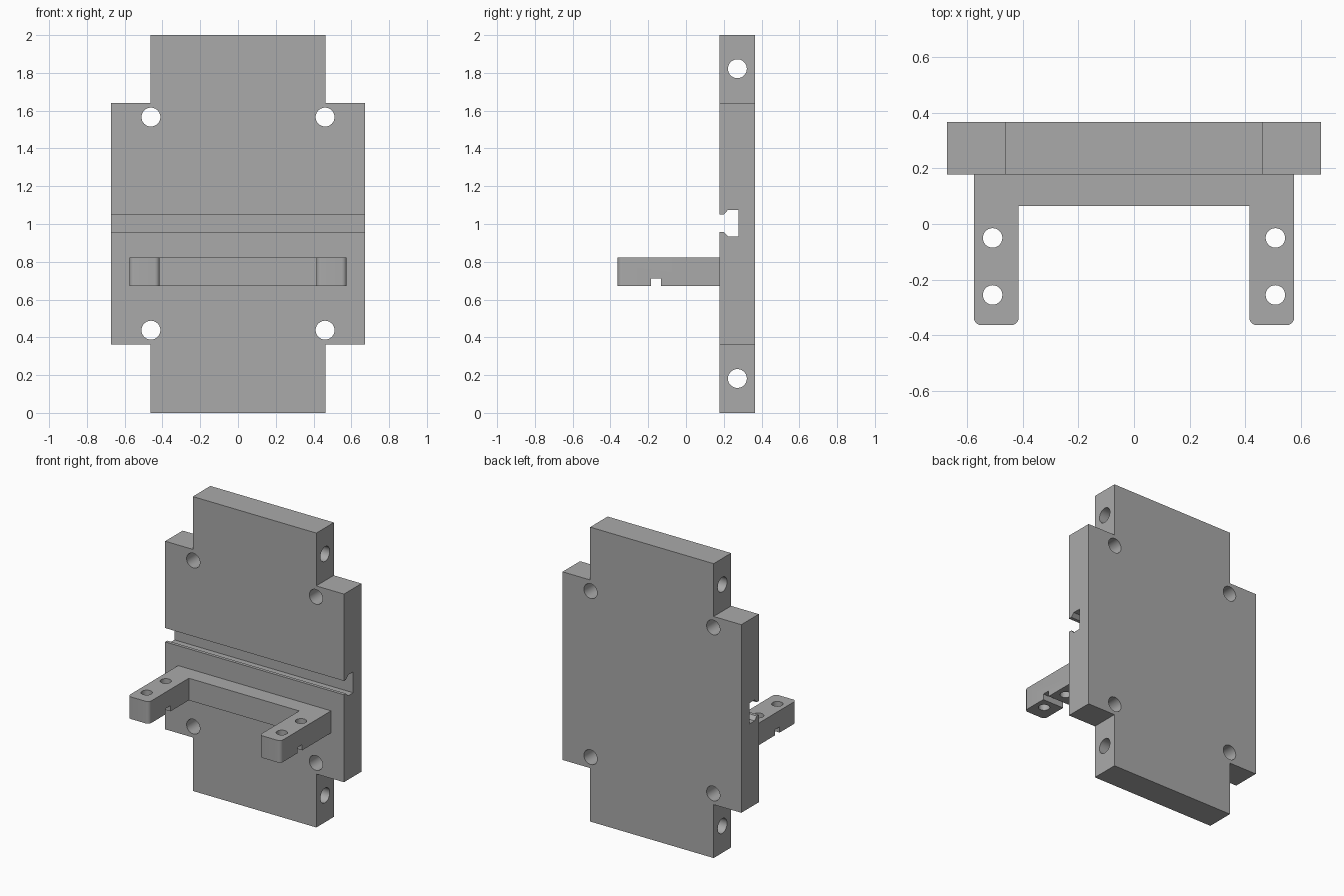
import bpy, bmesh, math
from mathutils import Vector, Matrix

cube = bpy.data.objects.get("Cube")
if cube:
    bpy.data.objects.remove(cube)

grey = bpy.data.materials.new("plain grey")
grey.use_nodes = True
grey.diffuse_color = (0.4, 0.4, 0.4, 1)
grey.node_tree.nodes["Principled BSDF"].inputs["Base Color"].default_value = (0.4, 0.4, 0.4, 1)


def prism(name, points, axis, lo, hi):
    """Extrude an outline from lo to hi along an axis; points use the other two axes in order."""
    def place(p, h):
        c = list(p)
        c.insert(axis, h)
        return Vector(c)
    bm = bmesh.new()
    base = bm.faces.new([bm.verts.new(place(p, lo)) for p in points])
    ext = bmesh.ops.extrude_face_region(bm, geom=[base])
    top = [v for v in ext["geom"] if isinstance(v, bmesh.types.BMVert)]
    shift = Vector((0, 0, 0))
    shift[axis] = hi - lo
    bmesh.ops.translate(bm, verts=top, vec=shift)
    bmesh.ops.recalc_face_normals(bm, faces=bm.faces)
    mesh = bpy.data.meshes.new(name)
    bm.to_mesh(mesh)
    bm.free()
    mesh.materials.append(grey)
    obj = bpy.data.objects.new(name, mesh)
    bpy.context.collection.objects.link(obj)
    return obj


def circle(u, v, r, n=40):
    return [(u + r * math.cos(2 * math.pi * i / n), v + r * math.sin(2 * math.pi * i / n))
            for i in range(n)]


def arc(u, v, r, start, n=6):
    """Quarter turn, counter-clockwise from the start angle."""
    return [(u + r * math.cos(math.radians(start + 90 * i / n)),
             v + r * math.sin(math.radians(start + 90 * i / n))) for i in range(n + 1)]


def cut(obj, cutters):
    bpy.context.view_layer.objects.active = obj
    for c in cutters:
        c.hide_render = True
        mod = obj.modifiers.new("cut", 'BOOLEAN')
        mod.operation, mod.solver, mod.object = 'DIFFERENCE', 'EXACT', c
        bpy.ops.object.modifier_apply(modifier=mod.name)
        bpy.data.objects.remove(c)
    bpy.ops.object.select_all(action='DESELECT')
    obj.select_set(True)
    bpy.ops.object.shade_smooth_by_angle(angle=math.radians(30))


FRONT, BACK = 0.178, 0.366
WIDE, NARROW = 0.672, 0.464
LOW, HIGH = 0.363, 1.641

# Main plate: wide body with a narrower tab at top and bottom
right_side = [(NARROW, 0), (NARROW, LOW), (WIDE, LOW),
              (WIDE, HIGH), (NARROW, HIGH), (NARROW, 2)]
outline = right_side + [(-x, z) for x, z in reversed(right_side)]
plate = prism("plate", outline, 1, FRONT, BACK)

# Undercut slot across the front, mounting holes, and cross holes in the tabs
half_slot = [(FRONT - 0.05, 0.047), (0.2, 0.047), (0.223, 0.071), (0.277, 0.071)]
slot = [(y, 1.004 + d) for y, d in half_slot] + [(y, 1.004 - d) for y, d in reversed(half_slot)]
cutters = [prism("slot_cutter", slot, 0, -1, 1)]
for z in (0.438, 1.566):
    for x in (-0.461, 0.461):
        cutters.append(prism("mount_hole_cutter", circle(x, z, 0.05), 1, 0, 1))
for z in (0.182, 1.822):
    cutters.append(prism("tab_hole_cutter", circle(0.272, z, 0.05), 0, -1, 1))
cut(plate, cutters)

# U-shaped bracket with rounded arm tips
OUT, INN, TIP, WEB, R = 0.575, 0.415, -0.363, 0.065, 0.025
arm = ([(INN, WEB)] + arc(INN + R, TIP + R, R, 180)
       + arc(OUT - R, TIP + R, R, 270) + [(OUT, FRONT)])
bracket = prism("bracket", arm + [(-x, y) for x, y in reversed(arm)], 2, 0.672, 0.822)

# Arm holes and the groove under the arms
groove = [(-0.184, 0.6), (-0.132, 0.6), (-0.132, 0.711), (-0.184, 0.711)]
cutters = [prism("groove_cutter", groove, 0, -1, 1)]
for x in (-0.508, 0.508):
    for y in (-0.05, -0.255):
        cutters.append(prism("arm_hole_cutter", circle(x, y, 0.035), 2, 0.5, 1))
cut(bracket, cutters)
